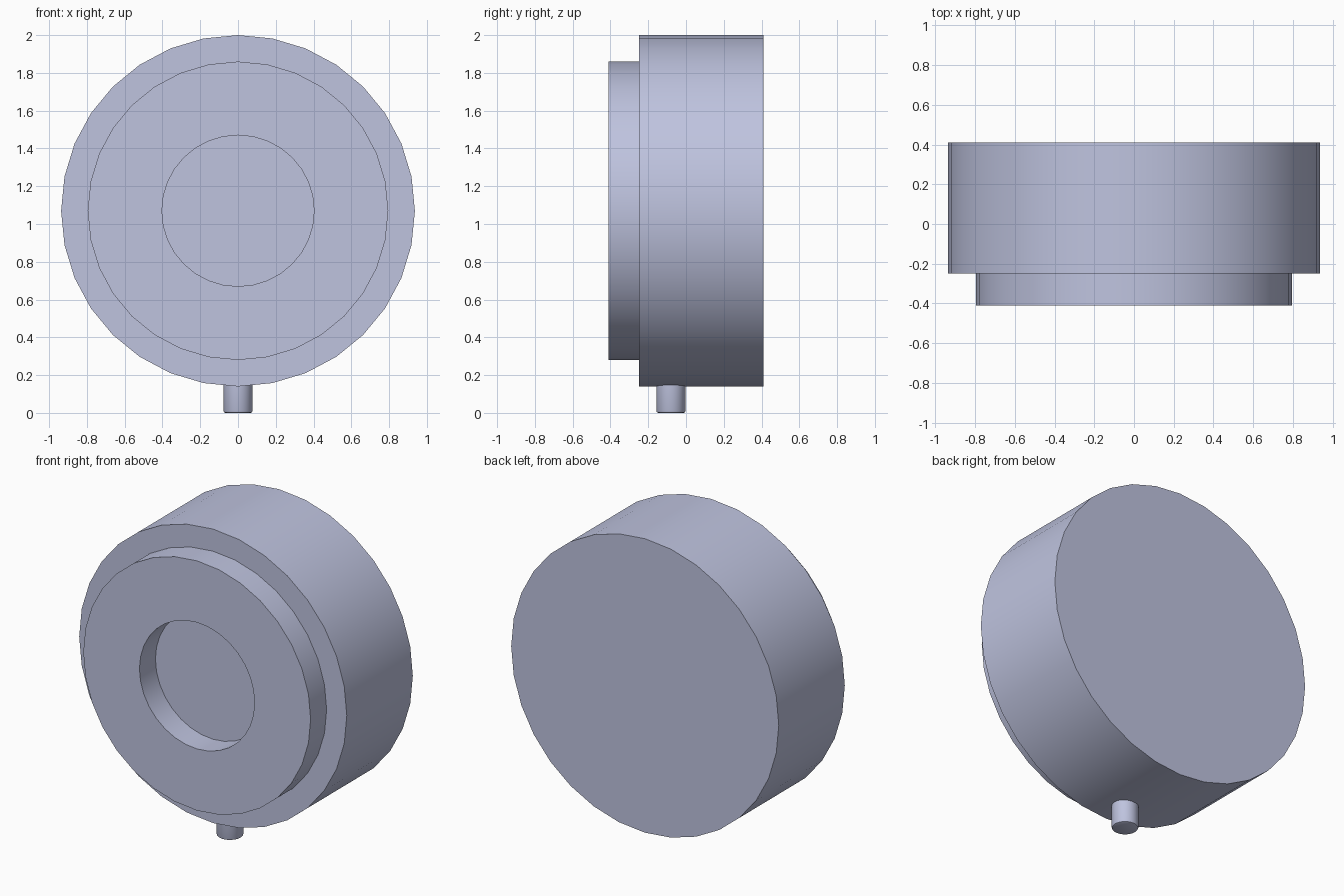
import bpy
import bmesh
from math import sin, cos, tau, radians
from mathutils import Vector

SIDES = 32
CENTRE_Z = 1.07

cube = bpy.data.objects.get("Cube")
if cube:
    bpy.data.objects.remove(cube, do_unlink=True)

paint = bpy.data.materials.new("pale_blue_grey")
paint.use_nodes = True
colour = (0.52, 0.55, 0.74, 1)
paint.diffuse_color = colour
paint.node_tree.nodes["Principled BSDF"].inputs["Base Color"].default_value = colour


def lathe(name, profile, place, closed=False):
    """Turn (radius, depth) points round an axis; place maps (u, v, depth) to space."""
    bm = bmesh.new()
    rings = [[bm.verts.new(place(r * cos(tau * i / SIDES), r * sin(tau * i / SIDES), d))
              for i in range(SIDES)] for r, d in profile]
    pairs = list(zip(rings, rings[1:]))
    if closed:
        pairs.append((rings[-1], rings[0]))
    else:
        bm.faces.new(rings[0])
        bm.faces.new(rings[-1])
    for a, b in pairs:
        for i in range(SIDES):
            j = (i + 1) % SIDES
            bm.faces.new((a[i], a[j], b[j], b[i]))
    bmesh.ops.recalc_face_normals(bm, faces=bm.faces)
    mesh = bpy.data.meshes.new(name)
    bm.to_mesh(mesh)
    bm.free()
    mesh.materials.append(paint)
    obj = bpy.data.objects.new(name, mesh)
    bpy.context.collection.objects.link(obj)
    bpy.ops.object.select_all(action='DESELECT')
    bpy.context.view_layer.objects.active = obj
    obj.select_set(True)
    bpy.ops.object.shade_smooth_by_angle(angle=radians(30))
    return obj


def facing_front(u, v, d):
    # the disc parts are very slightly wider than tall
    return Vector((u * 1.007, d, CENTRE_Z + v))


def upright(u, v, d):
    return Vector((u, v - 0.08, d))


# Main drum
lathe("drum_body", [(0.93, -0.25), (0.93, 0.41)], facing_front)

# Raised front ring, its opening reaching the drum face
lathe("front_ring", [(0.4, -0.41), (0.79, -0.41), (0.79, -0.24), (0.4, -0.24)],
      facing_front, closed=True)

# Small pin underneath with a softened lower edge
lathe("bottom_pin", [(0.067, 0), (0.074, 0.003), (0.077, 0.01), (0.077, 0.2)], upright)
